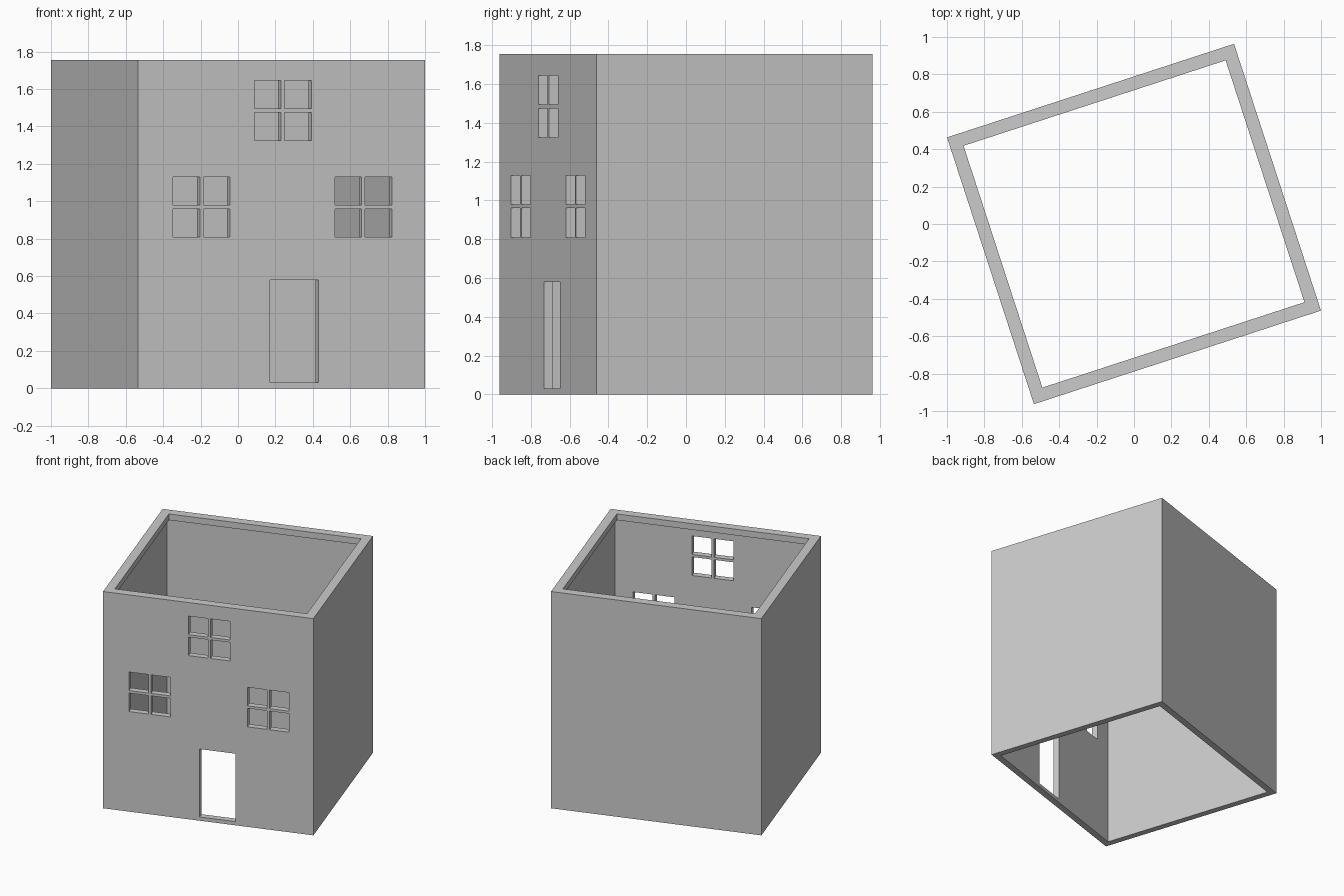
import bpy, bmesh
from math import radians
from mathutils import Matrix

if "Cube" in bpy.data.objects:
    bpy.data.objects.remove(bpy.data.objects["Cube"])

W, D, H = 1.614, 1.50, 1.755      # house body size
WALL, RIM, RIM_H = 0.05, 0.07, 0.05
ROT = Matrix.Rotation(radians(18.05), 4, 'Z')


def finish(bm, name):
    bmesh.ops.recalc_face_normals(bm, faces=bm.faces)
    bm.transform(ROT)
    mesh = bpy.data.meshes.new(name)
    bm.to_mesh(mesh)
    bm.free()
    obj = bpy.data.objects.new(name, mesh)
    bpy.context.collection.objects.link(obj)
    return obj


# Walls: open-ended box swept from a wall section with an inner top rim
section = [(0, 0), (0, H), (RIM, H), (RIM, H - RIM_H), (WALL, H - RIM_H), (WALL, 0)]
bm = bmesh.new()
rings = []
for inset, z in section:
    x, y = W / 2 - inset, D / 2 - inset
    rings.append([bm.verts.new((sx * x, sy * y, z))
                  for sx, sy in ((-1, -1), (1, -1), (1, 1), (-1, 1))])
for a, b in zip(rings, rings[1:] + rings[:1]):
    for i in range(4):
        j = (i + 1) % 4
        bm.faces.new((a[i], a[j], b[j], b[i]))
house = finish(bm, "house_walls")

# Openings through the front wall: doorway and four-pane windows
bm = bmesh.new()


def opening(u, z, w, h):
    m = Matrix.Translation((u, -D / 2 + WALL / 2, z)) @ Matrix.Diagonal((w, 0.16, h, 1))
    bmesh.ops.create_cube(bm, size=1, matrix=m)


opening(0.071, 0.305, 0.273, 0.55)
for u, z in ((-0.449, 0.97), (0.461, 0.97), (0.008, 1.485)):
    for du in (-0.085, 0.085):
        for dz in (-0.085, 0.085):
            opening(u + du, z + dz, 0.15, 0.15)
cutter = finish(bm, "opening_cutter")
cutter.hide_render = True

mod = house.modifiers.new("openings", 'BOOLEAN')
mod.operation, mod.solver, mod.object = 'DIFFERENCE', 'EXACT', cutter
bpy.context.view_layer.objects.active = house
house.select_set(True)
bpy.ops.object.modifier_apply(modifier=mod.name)
bpy.data.objects.remove(cutter)
